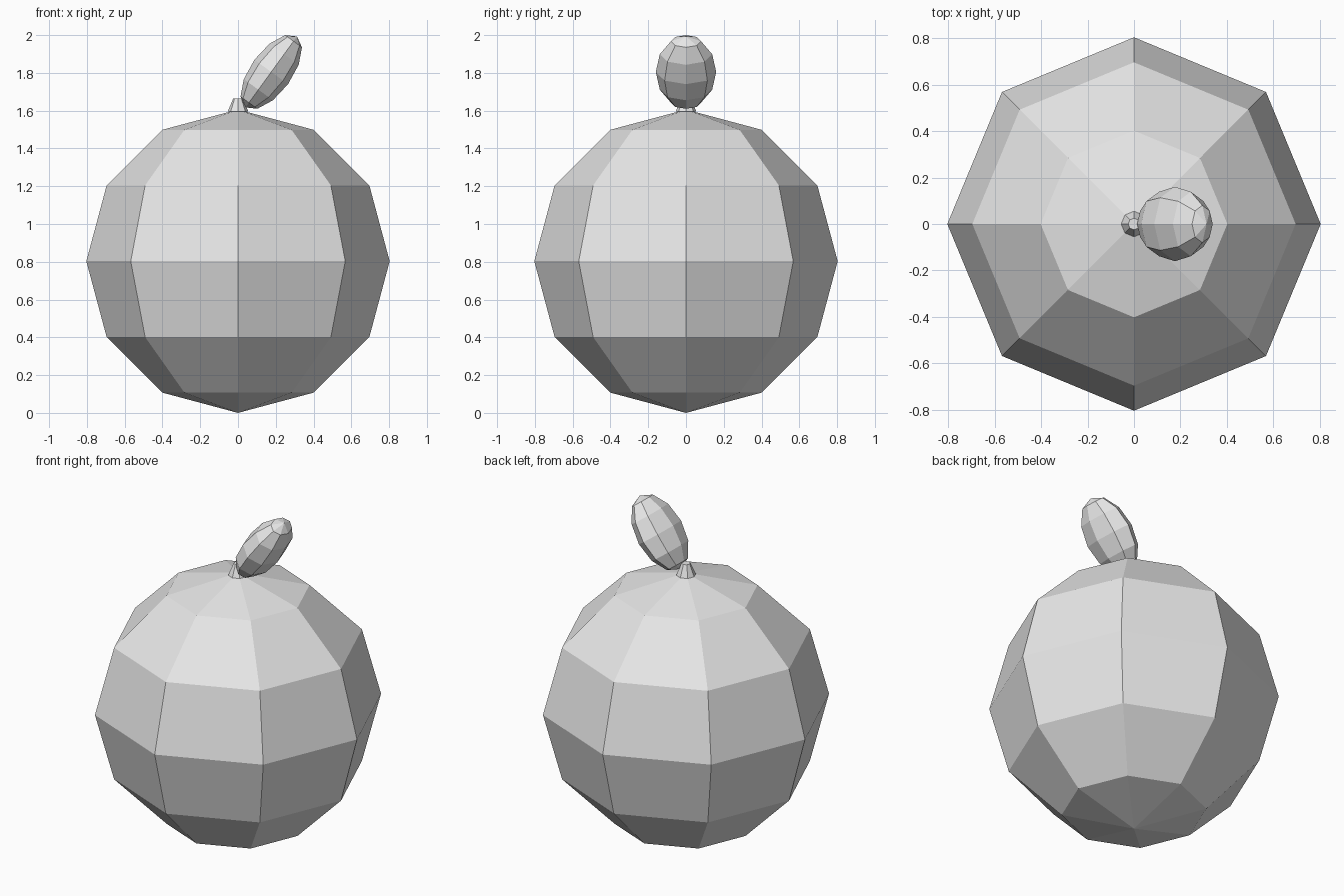
import bpy
import math

if "Cube" in bpy.data.objects:
    bpy.data.objects.remove(bpy.data.objects["Cube"], do_unlink=True)

# One plain grey for every part
grey = bpy.data.materials.new("light_grey")
grey.use_nodes = True
grey.diffuse_color = (0.8, 0.8, 0.8, 1)
grey.node_tree.nodes["Principled BSDF"].inputs["Base Color"].default_value = (0.8, 0.8, 0.8, 1)


def finish(name):
    obj = bpy.context.object
    obj.name = name
    obj.data.name = name
    obj.data.materials.append(grey)
    return obj


def faceted_ball(name, location, radii, tilt=0):
    """Flat-shaded eight-sided ball, stretched and leaned towards +x."""
    bpy.ops.mesh.primitive_uv_sphere_add(segments=8, ring_count=6, radius=1,
                                         location=location, rotation=(0, tilt, 0))
    obj = finish(name)
    obj.scale = radii
    return obj


# Round fruit body
R = 0.803
faceted_ball("fruit_body", (0, 0, R), (R, R, R))

# Short tapered stem
bpy.ops.mesh.primitive_cone_add(vertices=8, radius1=0.055, radius2=0.025,
                                depth=0.07, location=(0, 0, 1.63))
stem = finish("stem")
stem.rotation_euler.z = math.radians(0)

# Plump leaf leaning to the left
faceted_ball("leaf", (0.176, 0, 1.805), (0.11, 0.16, 0.232), math.radians(36))
